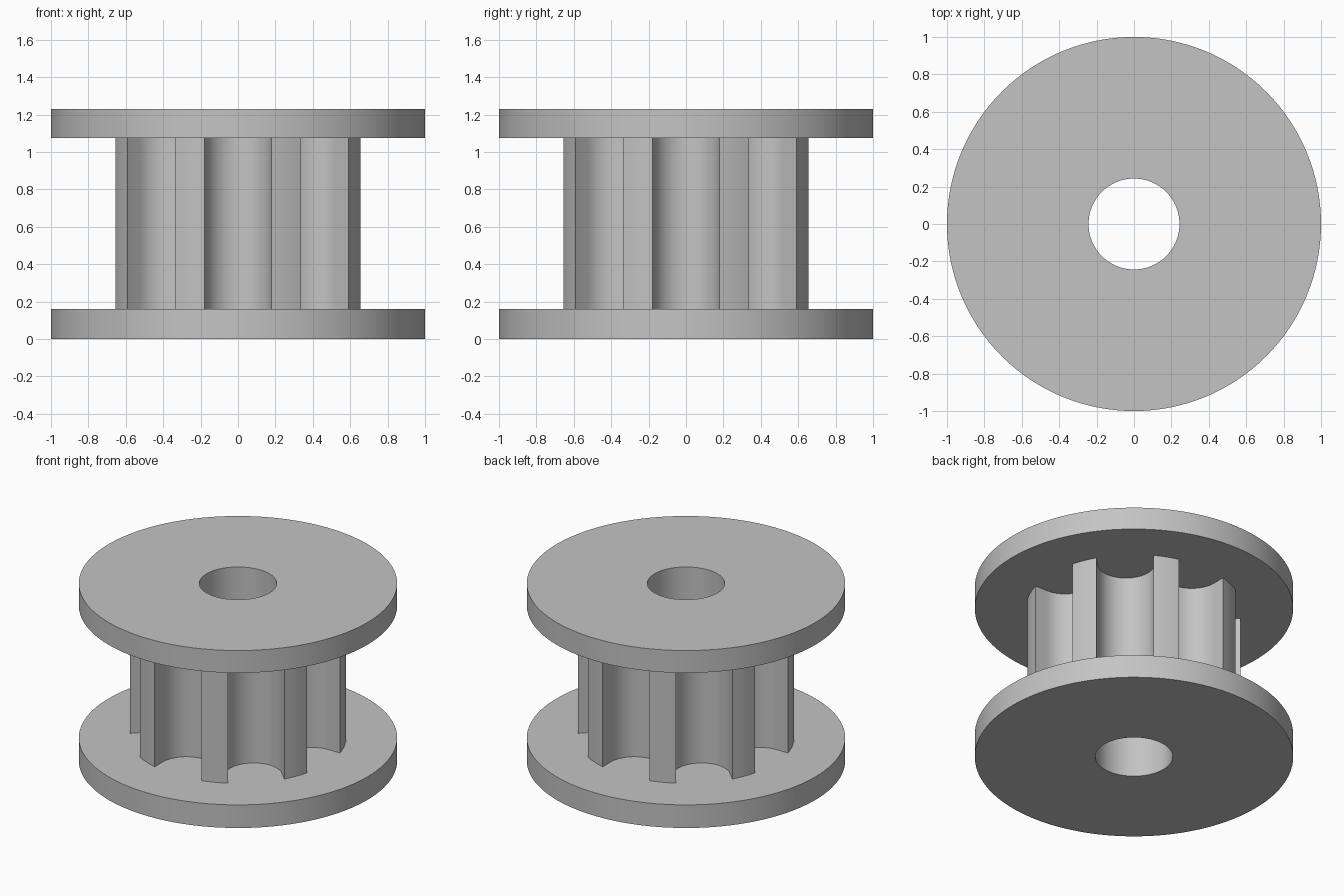
import bpy, bmesh
from math import sin, cos, pi, asin, sqrt, radians
from mathutils import Vector, Matrix

if "Cube" in bpy.data.objects:
    bpy.data.objects.remove(bpy.data.objects["Cube"])

# Main sizes
FLANGE_R, BORE_R, HUB_R = 1.0, 0.243, 0.68
GROOVE_R, GROOVE_C, GROOVES = 0.18, 0.565, 8
LOW, HIGH, TOP = 0.16, 1.075, 1.23

grey = bpy.data.materials.new("plain grey")
grey.use_nodes = True
colour = (0.55, 0.55, 0.55, 1)
grey.diffuse_color = colour
grey.node_tree.nodes["Principled BSDF"].inputs["Base Color"].default_value = colour


def circle(radius, count=128):
    return [Vector((radius * cos(2 * pi * i / count), radius * sin(2 * pi * i / count), 0))
            for i in range(count)]


def hub_outline():
    """One round-bottomed groove and one tooth tip, repeated around the axis."""
    half = asin(GROOVE_R / HUB_R)
    step = 2 * pi / GROOVES
    mouth = sqrt(HUB_R ** 2 - GROOVE_R ** 2)
    unit = [Vector((mouth, -GROOVE_R, 0))]
    for i in range(21):
        a = -pi / 2 - pi * i / 20
        unit.append(Vector((GROOVE_C + GROOVE_R * cos(a), GROOVE_R * sin(a), 0)))
    for i in range(4):
        a = half + (step - 2 * half) * i / 4
        unit.append(Vector((HUB_R * cos(a), HUB_R * sin(a), 0)))
    return [Matrix.Rotation(step * k, 3, 'Z') @ p for k in range(GROOVES) for p in unit]


def wall(bm, points, z0, z1):
    """Upright wall along a closed outline; returns its lower and upper loops."""
    loops = [[bm.verts.new((p.x, p.y, z)) for p in points] for z in (z0, z1)]
    band(bm, *loops)
    return loops


def band(bm, a, b):
    for i in range(len(a)):
        j = (i + 1) % len(a)
        bm.faces.new((a[i], a[j], b[j], b[i]))


def finish(bm, name):
    mesh = bpy.data.meshes.new(name)
    bm.to_mesh(mesh)
    bm.free()
    mesh.materials.append(grey)
    obj = bpy.data.objects.new(name, mesh)
    bpy.context.collection.objects.link(obj)
    bpy.ops.object.select_all(action='DESELECT')
    obj.select_set(True)
    bpy.context.view_layer.objects.active = obj
    bpy.ops.object.shade_smooth_by_angle(angle=radians(30))


# Flanges: flat discs with a central bore
for name, z0, z1 in (("lower_flange", 0, LOW), ("upper_flange", HIGH, TOP)):
    bm = bmesh.new()
    outer = wall(bm, circle(FLANGE_R), z0, z1)
    inner = wall(bm, circle(BORE_R)[::-1], z0, z1)
    for o, i in zip(outer, inner):
        band(bm, o, i[::-1])
    bmesh.ops.recalc_face_normals(bm, faces=bm.faces)
    finish(bm, name)

# Grooved hub, its ends closed by the flanges
bm = bmesh.new()
wall(bm, hub_outline(), LOW, HIGH)
finish(bm, "grooved_hub")

# Bore lining through the hub, facing the axis
bm = bmesh.new()
wall(bm, circle(BORE_R)[::-1], LOW, HIGH)
finish(bm, "hub_bore")
